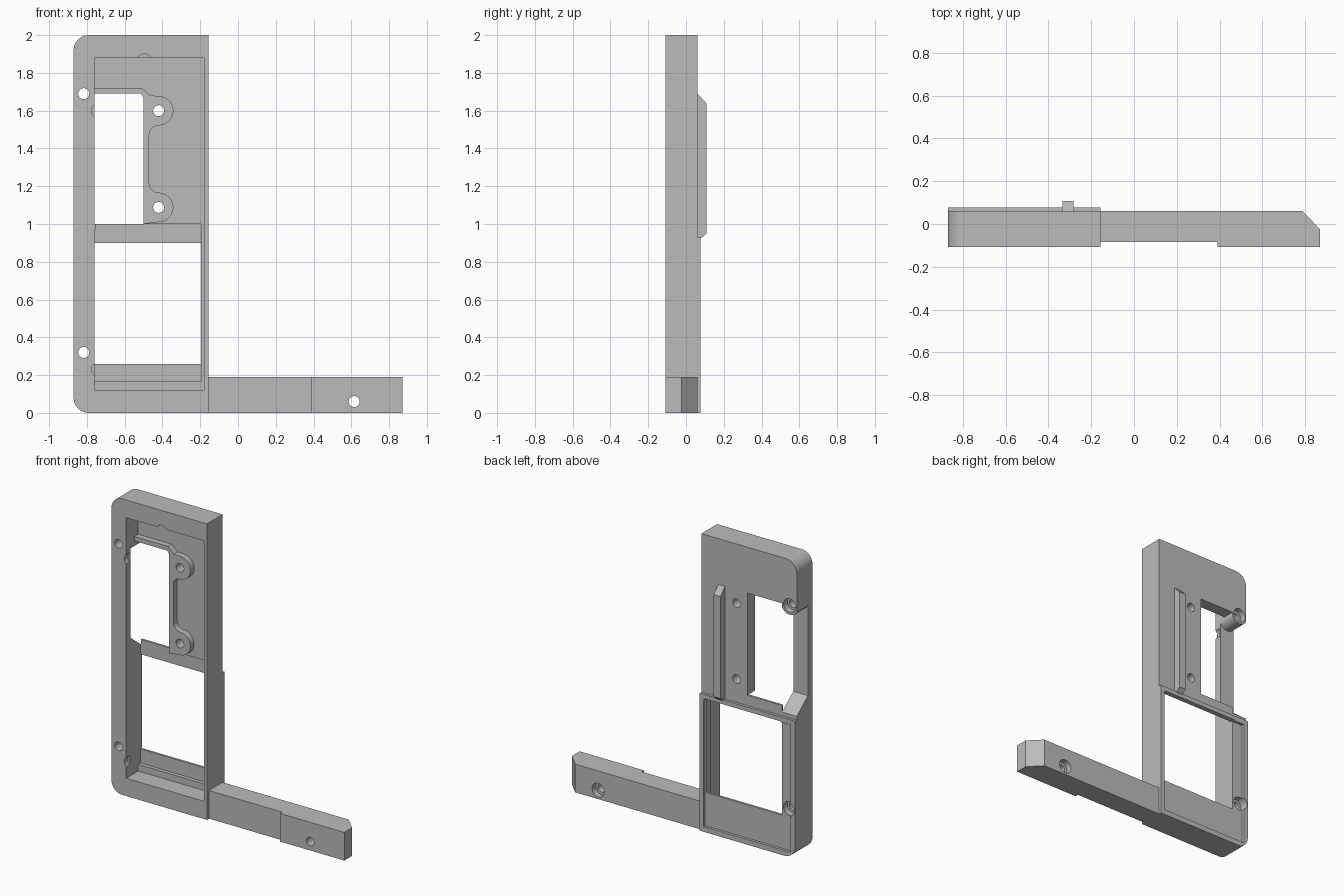
import bpy, bmesh
from math import sin, cos, radians
from mathutils import Vector

if "Cube" in bpy.data.objects:
    bpy.data.objects.remove(bpy.data.objects["Cube"])

grey = bpy.data.materials.new("plain grey")
grey.use_nodes = True
grey.diffuse_color = (0.5, 0.5, 0.5, 1)
grey.node_tree.nodes["Principled BSDF"].inputs["Base Color"].default_value = (0.5, 0.5, 0.5, 1)


def arc(cx, cz, r, a0, a1, n=12):
    steps = [radians(a0 + (a1 - a0) * i / n) for i in range(n + 1)]
    return [(cx + r * cos(t), cz + r * sin(t)) for t in steps]


def prism(name, pts, a, b, axis="y"):
    """Extrude a 2D outline along one axis from a to b."""
    place = {"x": lambda u, v, w: (w, u, v),
             "y": lambda u, v, w: (u, w, v),
             "z": lambda u, v, w: (u, v, w)}[axis]
    bm = bmesh.new()
    face = bm.faces.new([bm.verts.new(place(u, v, a)) for u, v in pts])
    out = bmesh.ops.extrude_face_region(bm, geom=[face])
    verts = [g for g in out["geom"] if isinstance(g, bmesh.types.BMVert)]
    shift = Vector(place(0, 0, b - a))
    bmesh.ops.translate(bm, verts=verts, vec=shift)
    bmesh.ops.recalc_face_normals(bm, faces=bm.faces[:])
    mesh = bpy.data.meshes.new(name)
    bm.to_mesh(mesh)
    bm.free()
    mesh.materials.append(grey)
    obj = bpy.data.objects.new(name, mesh)
    bpy.context.collection.objects.link(obj)
    return obj


def box(x0, x1, y0, y1, z0, z1):
    return prism("cutter", [(x0, z0), (x1, z0), (x1, z1), (x0, z1)], y0, y1)


def rod(x, z, r, y0, y1):
    return prism("cutter", arc(x, z, r, 0, 350, 35), y0, y1)


def cut(obj, cutter):
    mod = obj.modifiers.new("cut", "BOOLEAN")
    mod.operation = "DIFFERENCE"
    mod.solver = "EXACT"
    mod.object = cutter
    bpy.context.view_layer.objects.active = obj
    bpy.ops.object.modifier_apply(modifier=mod.name)
    bpy.data.objects.remove(cutter)


# Main frame with two rounded corners and a thicker lower back
frame = prism("frame", arc(-.79, .08, .08, 270, 180) + arc(-.79, 1.92, .08, 180, 90)
              + [(-.157, 2), (-.157, 0)], -.108, .078)
cut(frame, box(-1, 0, .06, .2, .93, 2.1))

# Front pocket, deeper lower pocket, windows and shallow back recess
cut(frame, box(-.76, -.18, -.2, .02, .12, 1.88))
cut(frame, box(-.76, -.197, -.1, .045, .165, 1))
cut(frame, box(-.76, -.197, -.1, .2, .26, .9))
cut(frame, box(-.76, -.50, -.1, .2, 1, 1.69))
cut(frame, box(-.837, -.185, .06, .2, .035, .895))

# Side notch open to the back, leaving a screw boss at its top
notch = prism("cutter", [(-.06, 1.05), (.1, .925), (.1, 1.69), (-.06, 1.69)], -.95, -.758, "x")
cut(notch, rod(-.817, 1.69, .062, -.2, .2))
cut(frame, notch)

# Finger reliefs in the pocket walls
for x, z in [(-.735, 1.6), (-.735, .23), (-.495, 1.86)]:
    cut(frame, rod(x, z, .04, -.2, -.07))

# Screw holes, counterbored from behind in the side wall
for z in (1.69, .32):
    cut(frame, rod(-.817, z, .029, -.3, .3))
    cut(frame, rod(-.817, z, .046, .02, .3))

# Raised window rim with two screw lobes
rim_outline = ([(-.76, 1.69), (-.76, 1.72), (-.51, 1.72), (-.465, 1.68)]
               + arc(-.42, 1.6, .078, 90, -90, 18)
               + arc(-.42, 1.472, .05, 90, 180, 8)
               + arc(-.42, 1.216, .05, 180, 270, 8)
               + arc(-.42, 1.088, .078, 90, -90, 18)
               + [(-.5, 1.0), (-.5, 1.67), (-.515, 1.69)])
rim = prism("window_rim", rim_outline, -.02, .025)
for z in (1.6, 1.088):
    for part in (frame, rim):
        cut(part, rod(-.42, z, .029, -.3, .3))

# Long foot arm with a chamfered tip and a stepped front
arm = prism("foot_arm", [(-.165, -.085), (.39, -.085), (.39, -.108), (.87, -.108),
                         (.87, -.025), (.787, .06), (-.165, .06)], 0, .19, "z")
cut(arm, rod(.615, .06, .029, -.3, .3))
cut(arm, rod(.615, .06, .046, .02, .3))

# Bevelled guide rib on the back
rib = prism("back_rib", [(.05, .925), (.08, .925), (.108, .95), (.108, 1.64), (.06, 1.69), (.05, 1.69)],
            -.333, -.283, "x")

# Smooth the round surfaces, keep the edges crisp
for obj in (frame, rim, arm, rib):
    bpy.ops.object.select_all(action="DESELECT")
    obj.select_set(True)
    bpy.context.view_layer.objects.active = obj
    bpy.ops.object.shade_smooth_by_angle(angle=radians(30))
